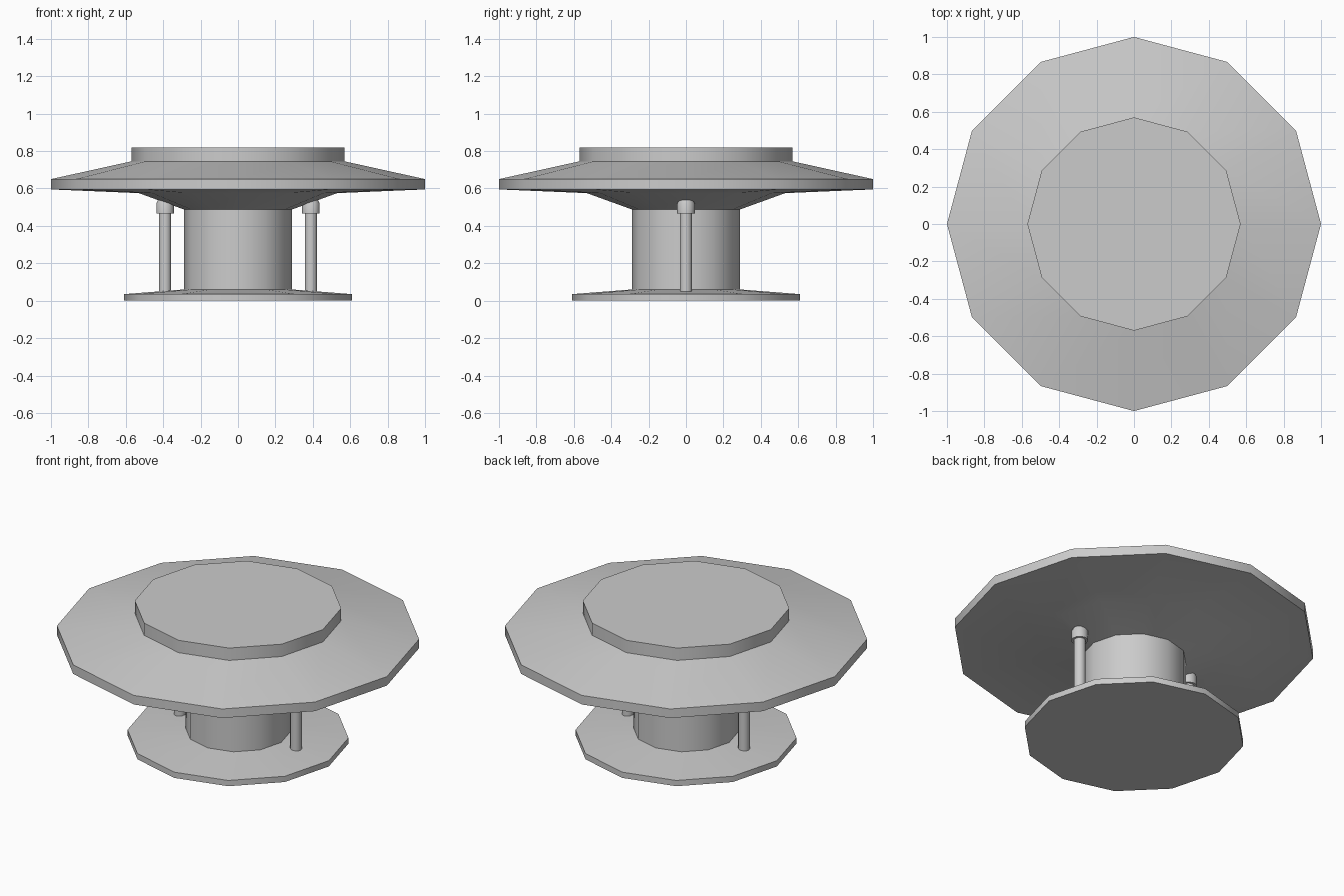
import bpy, bmesh, math

if "Cube" in bpy.data.objects:
    bpy.data.objects.remove(bpy.data.objects["Cube"])

SIDES = 12


def lathe(name, profile, sides=SIDES, x=0.0):
    """Revolve (radius, z) points round a vertical axis, capping both ends."""
    bm = bmesh.new()
    rings = []
    for r, z in profile:
        rings.append([bm.verts.new((x + r * math.cos(2 * math.pi * i / sides),
                                    r * math.sin(2 * math.pi * i / sides), z))
                      for i in range(sides)])
    for a, b in zip(rings, rings[1:]):
        for i in range(sides):
            j = (i + 1) % sides
            bm.faces.new((a[i], a[j], b[j], b[i]))
    bm.faces.new(rings[0][::-1])
    bm.faces.new(rings[-1])
    mesh = bpy.data.meshes.new(name)
    bm.to_mesh(mesh)
    bm.free()
    obj = bpy.data.objects.new(name, mesh)
    bpy.context.collection.objects.link(obj)
    bpy.ops.object.select_all(action='DESELECT')
    obj.select_set(True)
    bpy.context.view_layer.objects.active = obj
    bpy.ops.object.shade_smooth_by_angle(angle=math.radians(32))
    return obj


# Foot plate with a gently sloped top, flowing into the column
lathe("base_and_column", [(0.61, 0), (0.61, 0.035), (0.29, 0.06), (0.29, 0.49)])

# Wide dish: flared underside, thin rim, sloped top and raised central disc
lathe("dish_top", [(0.29, 0.488), (0.53, 0.575), (1.0, 0.595), (1.0, 0.65),
                   (0.57, 0.745), (0.57, 0.82)])

# A capped rod on either side of the column
for side, x in (("left", -0.39), ("right", 0.39)):
    lathe(side + "_rod", [(0.033, 0.045), (0.033, 0.48)], x=x)
    lathe(side + "_rod_cap", [(0.047, 0.465), (0.047, 0.52), (0.038, 0.537)], x=x)
